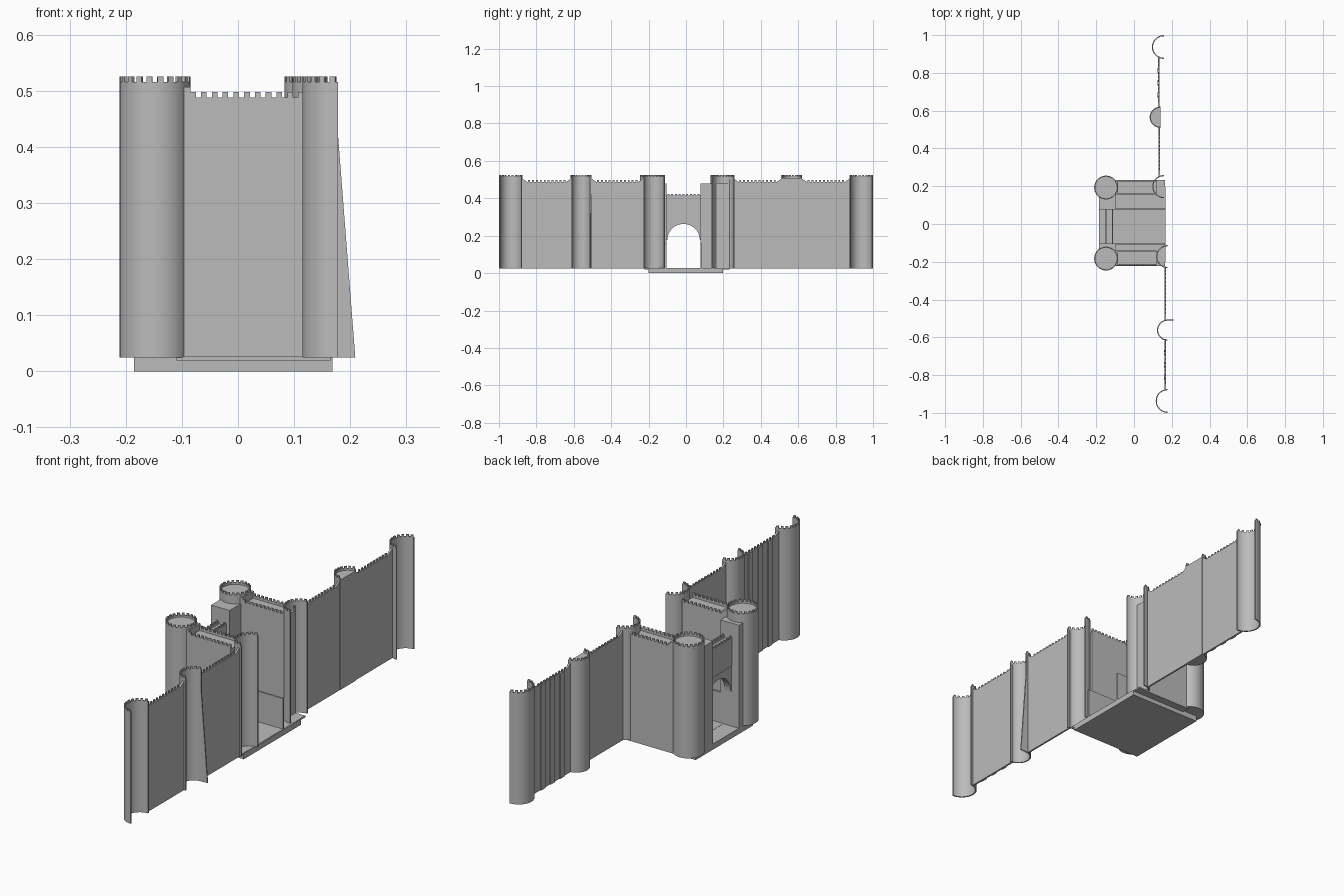
import bpy, bmesh
from math import pi, cos, sin, radians
from mathutils import Vector, Matrix

cube = bpy.data.objects.get("Cube")
if cube:
    bpy.data.objects.remove(cube)

stone = bpy.data.materials.new("grey_stone")
stone.use_nodes = True
COLOUR = (0.5, 0.5, 0.5, 1)
stone.diffuse_color = COLOUR
stone.node_tree.nodes["Principled BSDF"].inputs["Base Color"].default_value = COLOUR

GROUND = 0.025   # foot of all walls
DECK = 0.508     # tower roof level
RIM = 0.516      # tower parapet
TOP = 0.525      # tower merlons
WALK = 0.488     # curtain wall top
CREST = 0.498    # curtain wall merlons


def finish(name, bm, smooth=False):
    bmesh.ops.recalc_face_normals(bm, faces=bm.faces)
    mesh = bpy.data.meshes.new(name)
    bm.to_mesh(mesh)
    bm.free()
    mesh.materials.append(stone)
    ob = bpy.data.objects.new(name, mesh)
    bpy.context.scene.collection.objects.link(ob)
    if smooth:
        bpy.ops.object.select_all(action='DESELECT')
        ob.select_set(True)
        bpy.context.view_layer.objects.active = ob
        bpy.ops.object.shade_smooth_by_angle(angle=radians(30))
    return ob


def add_box(bm, x0, x1, y0, y1, z0, z1, turn=0):
    centre = Vector((x0 + x1, y0 + y1, z0 + z1)) / 2
    size = Matrix.Diagonal((x1 - x0, y1 - y0, z1 - z0, 1))
    bmesh.ops.create_cube(bm, size=1, matrix=Matrix.Translation(centre) @ Matrix.Rotation(turn, 4, 'Z') @ size)


def box(name, *bounds):
    bm = bmesh.new()
    add_box(bm, *bounds)
    return finish(name, bm)


def add_prism(bm, points, offset):
    face = bm.faces.new([bm.verts.new(p) for p in points])
    out = bmesh.ops.extrude_face_region(bm, geom=[face], use_keep_orig=True)
    moved = [v for v in out["geom"] if isinstance(v, bmesh.types.BMVert)]
    bmesh.ops.translate(bm, verts=moved, vec=offset)


def arc(cx, cy, r, start, end, n):
    return [(cx + r * cos(start + (end - start) * i / n),
             cy + r * sin(start + (end - start) * i / n)) for i in range(n + 1)]


def add_shell(bm, cx, cy, r, start, end, z0, z1, thick=0.006, n=24):
    ring = arc(cx, cy, r, start, end, n) + arc(cx, cy, r - thick, end, start, n)
    add_prism(bm, [(x, y, z0) for x, y in ring], (0, 0, z1 - z0))


def add_ring_merlons(bm, cx, cy, r, start, end, count):
    for i in range(count):
        a = start + (end - start) * (i + 0.5) / count
        x, y = cx + (r - 0.003) * cos(a), cy + (r - 0.003) * sin(a)
        add_box(bm, x - 0.003, x + 0.003, y - 0.005, y + 0.005, RIM, TOP, a)


def round_tower(name, cx, cy, r):
    bm = bmesh.new()
    add_prism(bm, [(x, y, GROUND) for x, y in arc(cx, cy, r, 0, 2 * pi, 40)[:-1]], (0, 0, DECK - GROUND))
    for half in (0, pi):
        add_shell(bm, cx, cy, r, half, half + pi, DECK, RIM)
    add_ring_merlons(bm, cx, cy, r, 0, 2 * pi, 20)
    return finish(name, bm, True)


def half_tower(name, cx, cy, r, closed=False):
    bm = bmesh.new()
    if closed:
        half = arc(cx, cy, r, pi / 2, 3 * pi / 2, 24)
        add_prism(bm, [(x, y, GROUND) for x, y in half], (0, 0, DECK - GROUND))
        add_shell(bm, cx, cy, r, pi / 2, 3 * pi / 2, DECK, RIM)
    else:
        add_shell(bm, cx, cy, r, pi / 2, 3 * pi / 2, GROUND, RIM)
    add_ring_merlons(bm, cx, cy, r, pi / 2, 3 * pi / 2, 10)
    return finish(name, bm, True)


def curtain_wall(name, x, y0, y1, strips=0):
    bm = bmesh.new()
    ramp = 0.03
    outline = [(y0, GROUND), (y1, GROUND), (y1, DECK), (y1 - ramp, WALK), (y0 + ramp, WALK), (y0, DECK)]
    add_prism(bm, [(x - 0.004, y, z) for y, z in outline], (0.008, 0, 0))
    count = round((y1 - y0 - 2 * ramp) / 0.02)
    for i in range(count):
        y = y0 + ramp + (y1 - y0 - 2 * ramp) * (i + 0.5) / count
        add_box(bm, x - 0.004, x, y - 0.005, y + 0.005, WALK, CREST)
    # shallow upright strips on the outer face
    for i in range(strips):
        y = y0 + (y1 - y0) * (i + 1) / (strips + 1)
        add_box(bm, x - 0.008, x - 0.004, y - 0.015, y + 0.015, GROUND, WALK)
    return finish(name, bm)


# Base and floor
box("base_slab", -0.185, 0.168, -0.2, 0.197, 0, GROUND)
box("courtyard_floor", -0.11, 0.165, -0.222, 0.232, 0.019, 0.026)

# Curtain walls and their half-round towers
curtain_wall("left_inner_curtain", 0.134, 0.25, 0.515)
curtain_wall("left_outer_curtain", 0.132, 0.615, 0.88, 3)
curtain_wall("right_inner_curtain", 0.166, -0.51, -0.225)
curtain_wall("right_outer_curtain", 0.166, -0.88, -0.61, 3)
half_tower("left_end_tower", 0.158, 0.937, 0.063)
half_tower("left_middle_tower", 0.139, 0.565, 0.056, closed=True)
half_tower("left_inner_tower", 0.158, 0.198, 0.061)
half_tower("right_inner_tower", 0.178, -0.173, 0.061)
half_tower("right_middle_tower", 0.178, -0.562, 0.056)
half_tower("right_end_tower", 0.178, -0.937, 0.063)

# Sloping buttress on the right middle tower
bm = bmesh.new()
add_prism(bm, [(0.176, -0.511, GROUND), (0.209, -0.511, GROUND), (0.176, -0.511, 0.45)], (0, 0.005, 0))
finish("sloping_buttress", bm)

# Round gate towers
round_tower("left_gate_tower", -0.148, 0.193, 0.063)
round_tower("right_gate_tower", -0.148, -0.183, 0.063)

# Each side of the gatehouse: thick wall with two parapets, shoulder block, low passage wall
for side, inner, outer, passage, tag in ((1, 0.155, 0.232, 0.077, "left"), (-1, -0.14, -0.219, -0.103, "right")):
    lo, hi = sorted((inner, outer))
    bm = bmesh.new()
    add_box(bm, -0.1, 0.118, lo, hi, GROUND, 0.478)
    for edge in (lo, hi - 0.006):
        add_box(bm, -0.1, 0.118, edge, edge + 0.006, 0.478, WALK)
        for i in range(11):
            x = -0.08 + i * 0.0192
            add_box(bm, x - 0.005, x + 0.005, edge, edge + 0.006, WALK, CREST)
    finish(tag + "_gatehouse_wall", bm)
    box(tag + "_wall_abutment", -0.13, -0.085, lo, hi, GROUND, 0.507)
    lo, hi = sorted((passage, inner))
    box(tag + "_shoulder_block", -0.185, -0.095, lo, hi, GROUND, 0.478)
    lo, hi = sorted((passage, passage + side * 0.008))
    box(tag + "_passage_wall", -0.1, 0.165, lo, hi, GROUND, 0.16)

# Gate: upper wall with parapets, and the arch below it
bm = bmesh.new()
add_box(bm, -0.152, -0.11, -0.104, 0.078, 0.29, 0.405)
for x in (-0.152, -0.116):
    add_box(bm, x, x + 0.006, -0.104, 0.078, 0.405, 0.414)
    for i in range(9):
        y = -0.094 + i * 0.02
        add_box(bm, x, x + 0.006, y - 0.005, y + 0.005, 0.414, 0.423)
finish("gate_upper_wall", bm)

bm = bmesh.new()
curve = arc(-0.013, 0.176, 0.087, 0, pi, 24)
outline = [(0.078, 0.176)] + curve + [(-0.104, 0.176), (-0.104, 0.29), (0.078, 0.29)]
add_prism(bm, [(-0.148, y, z) for y, z in outline], (0.03, 0, 0))
finish("gate_arch", bm, True)
